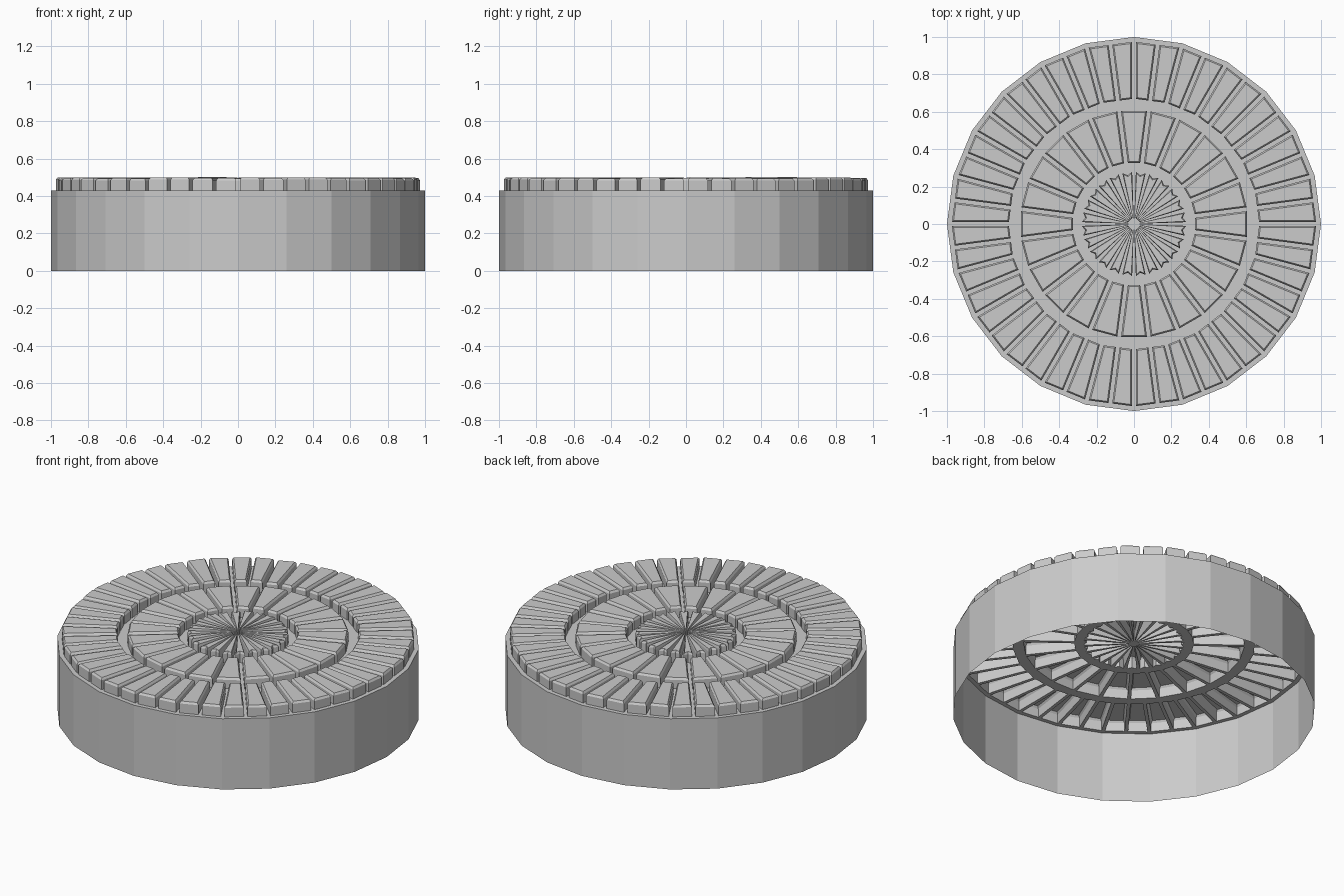
import bpy, bmesh, random
from math import sin, cos, pi

if "Cube" in bpy.data.objects:
    bpy.data.objects.remove(bpy.data.objects["Cube"])

random.seed(4)
FLOOR, TOP = 0.43, 0.497
STEP = 2 * pi / 24


def pt(r, a, z, phase=0.0):
    # point on a 24-sided outline
    k = cos(STEP / 2) / cos((a - phase + 1e-7) % STEP - STEP / 2)
    return (r * k * cos(a), r * k * sin(a), z)


def finish(bm, name):
    bmesh.ops.remove_doubles(bm, verts=bm.verts, dist=0.0002)
    me = bpy.data.meshes.new(name)
    bm.to_mesh(me)
    bm.free()
    bpy.context.collection.objects.link(bpy.data.objects.new(name, me))


def bridge(bm, lo, hi):
    n = len(lo)
    for i in range(n):
        j = (i + 1) % n
        bm.faces.new((lo[i], lo[j], hi[j], hi[i]))


def band(bm, r0, r1, p0=0.0, p1=0.0, z0=FLOOR, z1=FLOOR):
    # ring of 48 (or fewer visible) flat faces
    for i in range(48):
        a, b = i * STEP / 2, (i + 1) * STEP / 2
        bm.faces.new([bm.verts.new(v) for v in (
            pt(r0, a, z0, p0), pt(r1, a, z1, p1), pt(r1, b, z1, p1), pt(r0, b, z0, p0))])


def paving(name, r0, r1, count, start, phase, gap, notch=0.0):
    # raised hollow stones, each with its surrounding floor strip
    bm = bmesh.new()
    h = pi / count
    for i in range(count):
        a = start + (2 * i + 1) * h
        top = TOP + random.uniform(-0.004, 0.003)

        def loop(g, z, cut=0.0):
            ra, rb = r0 + g, r1 - g
            ha = h - min(g / ra, 0.42 * h)
            hb = h - min(g / rb, 0.42 * h)
            co = [(ra, a - ha), (rb, a - hb), (rb - cut, a),
                  (rb, a + hb), (ra, a + ha), (ra, a)]
            return [bm.verts.new(pt(r, t, z, phase)) for r, t in co]

        rings = [loop(0, FLOOR), loop(gap, FLOOR, notch),
                 loop(gap, top - 0.012, notch), loop(gap + 0.008, top, notch)]
        for lo, hi in zip(rings, rings[1:]):
            bridge(bm, lo, hi)
        bm.faces.new(rings[-1])
    finish(bm, name)


# open drum wall
bm = bmesh.new()
for i in range(24):
    a, b = i * STEP, (i + 1) * STEP
    bm.faces.new([bm.verts.new(v) for v in (
        pt(1, a, 0), pt(1, b, 0), pt(1, b, FLOOR), pt(1, a, FLOOR))])
finish(bm, "drum_wall")

# floor bands between the stone rings
HALF = STEP / 2
bm = bmesh.new()
band(bm, 0.985, 1.0)
band(bm, 0.62, 0.66, HALF, 0)
band(bm, 0.29, 0.32, 0, HALF)
bm.faces.new([bm.verts.new(pt(0.02, i * HALF, FLOOR)) for i in range(48)])
finish(bm, "floor_bands")

# three rings of stones
paving("outer_stones", 0.66, 0.985, 48, 0, 0, 0.01)
paving("middle_stones", 0.32, 0.62, 24, HALF, HALF, 0.01)
paving("centre_stones", 0.02, 0.29, 24, 0, 0, 0.01, 0.015)
